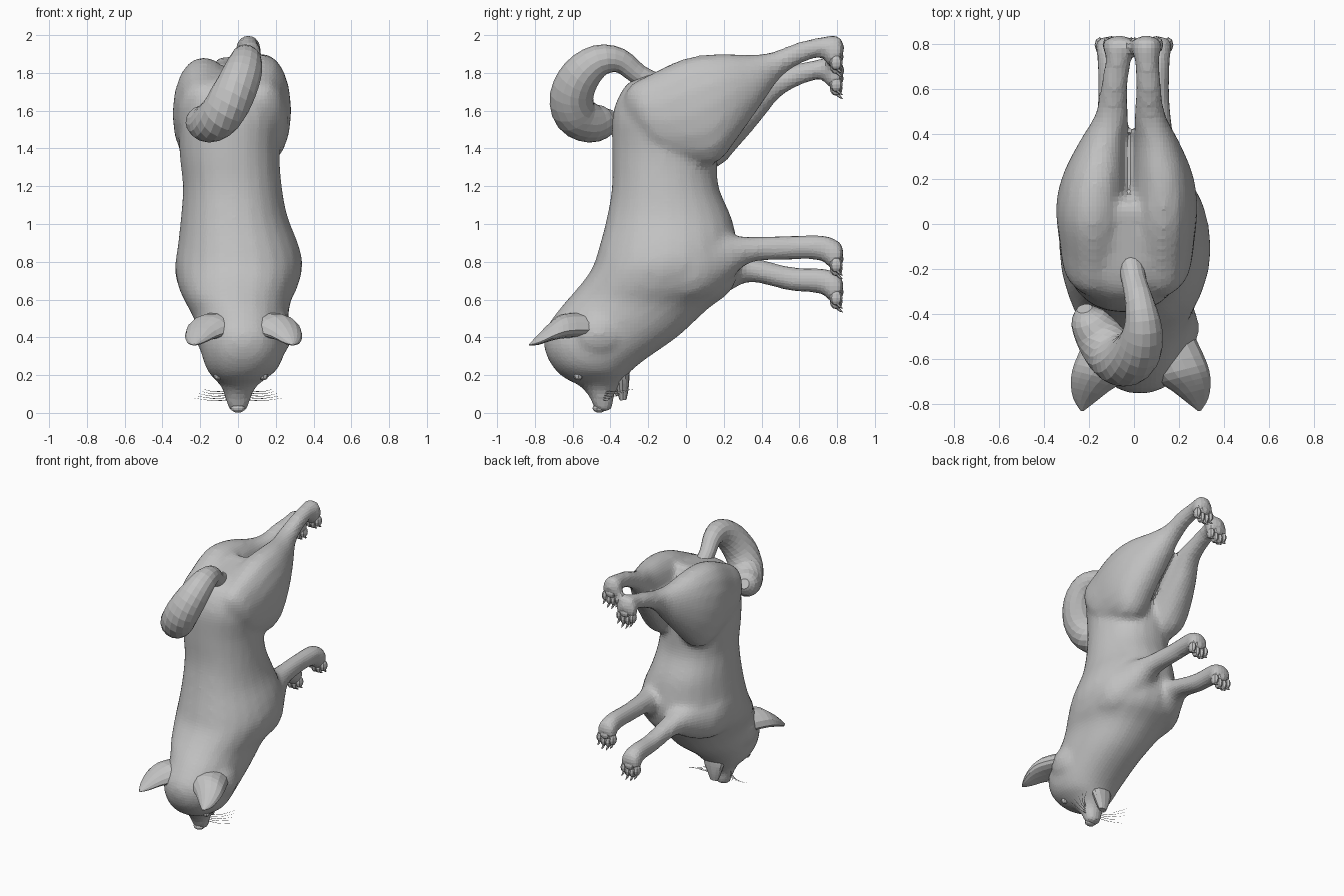
import bpy, bmesh, math
from mathutils import Vector

if "Cube" in bpy.data.objects:
    bpy.data.objects.remove(bpy.data.objects["Cube"])

grey = bpy.data.materials.new("plain_grey")
grey.diffuse_color = (0.54, 0.54, 0.54, 1)
grey.use_nodes = True
grey.node_tree.nodes["Principled BSDF"].inputs["Base Color"].default_value = grey.diffuse_color


def finish(name, bm):
    bmesh.ops.recalc_face_normals(bm, faces=bm.faces)
    me = bpy.data.meshes.new(name)
    bm.to_mesh(me)
    bm.free()
    me.materials.append(grey)
    ob = bpy.data.objects.new(name, me)
    bpy.context.collection.objects.link(ob)
    return ob


def spline(rows, steps):
    """Catmull-Rom interpolation of rows of numbers."""
    out = []
    for i in range(len(rows) - 1):
        p = [rows[max(0, min(len(rows) - 1, i + k))] for k in (-1, 0, 1, 2)]
        for s in range(steps):
            t = s / steps
            out.append([0.5 * (2*b + (c - a)*t + (2*a - 5*b + 4*c - d)*t*t + (3*b - a - 3*c + d)*t**3)
                        for a, b, c, d in zip(*p)])
    return out + [list(rows[-1])]


def skin(name, rings):
    bm = bmesh.new()
    loops = [[bm.verts.new(co) for co in r] for r in rings]
    n = len(loops[0])
    for a, b in zip(loops, loops[1:]):
        for i in range(n):
            bm.faces.new((a[i], a[(i+1) % n], b[(i+1) % n], b[i]))
    bm.faces.new(loops[0])
    bm.faces.new(loops[-1])
    return finish(name, bm)


def slab(name, rows, steps=3, sides=20):
    """Oval sections: two outline points (y, z), x centre, half width."""
    rings = []
    for y0, z0, y1, z1, x, w in spline(rows, steps):
        ring = []
        for i in range(sides):
            a = math.tau * i / sides
            c, s = math.cos(a), math.sin(a)
            s = math.copysign(abs(s) ** 0.88, s)
            t = (1 - c) / 2
            ring.append((x + w * s, y0 + (y1 - y0) * t, z0 + (z1 - z0) * t))
        rings.append(ring)
    return skin(name, rings)


def tube(name, rows, steps=3, sides=12):
    """Round sections along points x, y, z, radius."""
    pts = spline(rows, steps)
    rings = []
    for i, p in enumerate(pts):
        d = Vector(pts[min(i+1, len(pts)-1)][:3]) - Vector(pts[max(i-1, 0)][:3])
        u = d.cross(Vector((1, 0.01, 0.02))).normalized()
        v = d.cross(u).normalized()
        rings.append([Vector(p[:3]) + p[3] * (u * math.cos(a) + v * math.sin(a))
                      for a in (math.tau * k / sides for k in range(sides))])
    return skin(name, rings)


def ball(name, loc, scale, seg=10):
    bm = bmesh.new()
    bmesh.ops.create_uvsphere(bm, u_segments=seg, v_segments=seg - 2, radius=1)
    for v in bm.verts:
        v.co = Vector(v.co[i] * scale[i] + loc[i] for i in range(3))
    return finish(name, bm)


# Trunk, neck, skull and upper muzzle
body = slab("body", [
    (-.20, 1.79, .08, 1.84, -.02, .10), (-.31, 1.745, .13, 1.74, -.03, .20),
    (-.385, 1.60, .15, 1.55, -.035, .268), (-.392, 1.40, .165, 1.36, -.045, .265),
    (-.392, 1.20, .172, 1.20, -.03, .262), (-.42, 1.03, .235, 1.05, -.02, .282),
    (-.465, .86, .265, .94, 0, .317), (-.495, .77, .285, .80, .005, .337),
    (-.55, .69, .24, .65, 0, .317), (-.61, .62, .115, .55, 0, .278),
    (-.67, .55, -.035, .41, .02, .245), (-.745, .44, -.205, .29, .025, .23),
    (-.75, .34, -.27, .24, .025, .212), (-.71, .25, -.31, .20, .02, .182),
    (-.645, .185, -.325, .175, .01, .137), (-.565, .145, -.35, .145, .005, .097),
    (-.515, .09, -.38, .10, 0, .073), (-.49, .03, -.385, .04, 0, .058),
    (-.46, .0, -.405, .005, 0, .035)], 3, 24)
parts = [body]

# Open lower jaw, tongue and nose
slab("lower_jaw", [(-.42, .24, -.30, .23, .01, .09), (-.375, .17, -.30, .18, .005, .075),
                   (-.365, .11, -.305, .12, 0, .05), (-.35, .065, -.315, .07, 0, .03)], 3, 12)
tube("tongue", [(0, -.40, .2, .02), (0, -.375, .13, .018), (0, -.36, .09, .008)], 2, 8)
ball("nose", (0, -.46, .025), (.04, .035, .024))

# Legs: the left pair is mirrored and swung toward the head
hind = [(-.34, 1.63, -.30, 1.48, .08, .05), (-.30, 1.73, -.14, 1.36, .115, .125),
        (-.18, 1.80, .05, 1.31, .12, .15),
        (.0, 1.88, .175, 1.33, .128, .154), (.18, 1.903, .275, 1.455, .125, .134),
        (.35, 1.897, .395, 1.625, .10, .097), (.47, 1.915, .50, 1.775, .07, .07),
        (.60, 1.965, .62, 1.855, .065, .058), (.74, 1.995, .73, 1.885, .055, .055),
        (.80, 2.003, .735, 1.87, .055, .064), (.835, 1.96, .75, 1.84, .055, .074),
        (.835, 1.89, .77, 1.83, .055, .07)]
fore = [(-.30, .84, -.26, .66, .17, .06), (-.20, .93, -.14, .58, .195, .115),
        (.0, .963, .08, .60, .18, .142),
        (.18, .944, .22, .695, .14, .108), (.34, .934, .34, .795, .115, .073),
        (.55, .94, .55, .81, .10, .058), (.68, .944, .68, .81, .10, .058),
        (.76, .935, .74, .795, .10, .063), (.83, .89, .75, .775, .10, .072),
        (.835, .82, .77, .76, .10, .068)]


def swing(y, amount):
    t = max(0, min(1, (y + .05) / .7))
    return -amount * t * t * (3 - 2 * t)


def leg(name, rows, side, amount, shift):
    if side < 0:
        rows = [(a, b + swing(a, amount), c, d + swing(c, amount), -x + shift * (1 - max(0, a)), w * 1.06)
                for a, b, c, d, x, w in rows]
    tag = ("right_" if side > 0 else "left_") + name
    parts.append(slab(tag, rows, 3, 16))
    # Four toes with claws
    x, z = rows[-1][4], rows[-1][3]
    for i, o in enumerate((-.052, -.018, .018, .052)):
        drop = .012 if abs(o) < .03 else -.008
        ball(f"{tag}_toe_{i}", (x + o, .795, z + .016 - drop), (.023, .034, .04), 8)
        tube(f"{tag}_claw_{i}", [(x + o, .795, z - .010 - drop, .010),
                                 (x + o, .815, z - .030 - drop, .007),
                                 (x + o, .83, z - .04 - drop, .001)], 2, 6)
    ball(f"{tag}_pad", (x, .81, z + .055), (.045, .024, .032), 8)


leg("hind_leg", hind, 1, 0, 0)
leg("hind_leg", hind, -1, .115, -.055)
leg("fore_leg", fore, 1, 0, 0)
leg("fore_leg", fore, -1, .175, 0)

# Curled tail
tube("tail", [(-.02, -.14, 1.73, .06), (0, -.25, 1.79, .055), (.025, -.35, 1.865, .065),
              (.04, -.46, 1.865, .085), (.02, -.555, 1.79, .105), (-.03, -.605, 1.68, .115),
              (-.09, -.585, 1.58, .115), (-.155, -.50, 1.535, .105),
              (-.205, -.42, 1.55, .08), (-.22, -.375, 1.575, .035)], 3, 16)

# Ears, cheeks, eyes and whiskers
for side, tag in ((-1, "left"), (1, "right")):
    def px(v):
        return .03 + side * v
    rings = []
    for x, y, z, w, h in spline([(.12, -.53, .44, .12, .09), (.175, -.65, .435, .12, .09),
                                 (.225, -.72, .41, .085, .065), (.255, -.785, .375, .045, .035),
                                 (.262, -.83, .36, .006, .005)], 3):
        ring = []
        for k in range(14):
            a = math.tau * k / 14
            # underside of the ear is hollowed
            s = math.sin(a) * (1 if math.sin(a) > 0 else .45)
            ring.append((px(x + w * math.cos(a)), y + .25 * w * math.cos(a), z + h * s))
        rings.append(ring)
    skin(tag + "_ear", rings)
    parts.append(ball(tag + "_cheek", (px(.145), -.46, .42), (.115, .15, .13), 14))
    ball(tag + "_eye", (px(.12) - .015, -.57, .195), (.025, .025, .022), 8)
    for i in range(5):
        z = .07 + .012 * i
        tube(f"{tag}_whisker_{i}", [(side * .05, -.44, z, .002),
                                    (side * .13, -.42 + .012 * i, z - .006, .0015),
                                    (side * (.23 - .012 * i), -.40 + .03 * i, z + .008, .0005)], 2, 4)

# Fuse trunk, limbs and cheeks into one soft skin
bpy.ops.object.select_all(action='DESELECT')
for ob in parts:
    ob.select_set(True)
bpy.context.view_layer.objects.active = body
bpy.ops.object.join()
fuse = body.modifiers.new("fuse", 'REMESH')
fuse.mode = 'VOXEL'
fuse.voxel_size = 0.022
soft = body.modifiers.new("soften", 'SMOOTH')
soft.factor = 0.5
soft.iterations = 6
